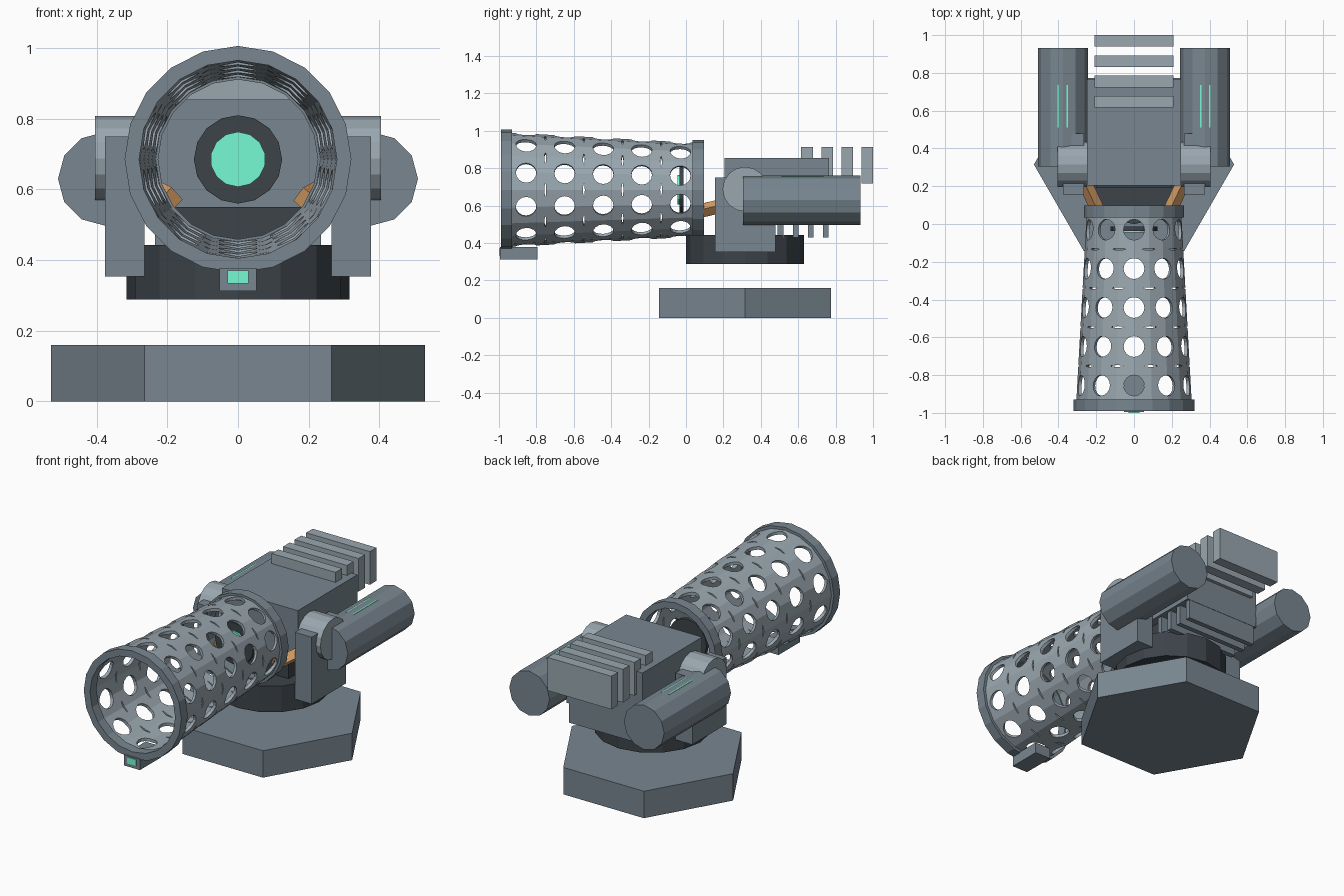
import bpy, bmesh, math
from mathutils import Vector, Matrix

if "Cube" in bpy.data.objects:
    bpy.data.objects.remove(bpy.data.objects["Cube"])

AXIS_Z = 0.685   # height of the barrel axis
MID_Y = 0.315    # centre of base, turntable and trunnions


def material(name, rgb):
    m = bpy.data.materials.new(name)
    m.diffuse_color = (*rgb, 1)
    m.use_nodes = True
    m.node_tree.nodes["Principled BSDF"].inputs["Base Color"].default_value = m.diffuse_color
    return m


STEEL = material("blue_grey_steel", (0.19, 0.24, 0.28))
LIGHT = material("light_steel", (0.32, 0.385, 0.43))
DARK = material("dark_metal", (0.045, 0.056, 0.066))
TEAL = material("glow_teal", (0.18, 0.97, 0.65))
COPPER = material("copper", (0.68, 0.34, 0.13))


def finish(bm, name, mat):
    bmesh.ops.recalc_face_normals(bm, faces=bm.faces[:])
    mesh = bpy.data.meshes.new(name)
    bm.to_mesh(mesh)
    bm.free()
    ob = bpy.data.objects.new(name, mesh)
    bpy.context.collection.objects.link(ob)
    mesh.materials.append(mat)
    return ob


def box(name, x, y, z, mat=STEEL):
    bm = bmesh.new()
    bmesh.ops.create_cube(bm, size=1)
    for v in bm.verts:
        v.co = Vector([(a + b) / 2 + c * (b - a) for (a, b), c in zip((x, y, z), v.co)])
    return finish(bm, name, mat)


def lathe(name, profile, n, axis, centre=(0, 0, 0), mat=STEEL, hollow=False):
    """Revolve (radius, distance) points about an axis; hollow closes the profile loop."""
    bm = bmesh.new()
    rings = []
    for r, t in profile:
        ring = []
        for i in range(n):
            a = 2 * math.pi * i / n
            s, c = r * math.sin(a), r * math.cos(a)
            p = {'X': (t, s, c), 'Y': (s, t, c), 'Z': (c, s, t)}[axis]
            ring.append(bm.verts.new(Vector(p) + Vector(centre)))
        rings.append(ring)
    pairs = list(zip(rings, rings[1:]))
    if hollow:
        pairs.append((rings[-1], rings[0]))
    else:
        bm.faces.new(rings[0])
        bm.faces.new(rings[-1])
    for a, b in pairs:
        for i in range(n):
            j = (i + 1) % n
            bm.faces.new((a[i], a[j], b[j], b[i]))
    return finish(bm, name, mat)


# Hexagonal base and turntable
lathe("base", [(0.53, 0), (0.53, 0.16)], 6, 'Z', (0, MID_Y, 0))
lathe("turntable", [(0.315, 0.288), (0.315, 0.443)], 16, 'Z', (0, MID_Y, 0), DARK)
box("neck", (-0.2, 0.2), (0.19, 0.45), (0.44, 0.55), DARK)

# Main body with cooling fins
box("body", (-0.25, 0.25), (0.205, 0.765), (0.545, 0.855))
for i in range(4):
    y = 0.647 + 0.1075 * i
    box("rear_fin", (-0.21, 0.21), (y - 0.031, y + 0.031), (0.718, 0.915), LIGHT)
    y = 0.505 + 0.081 * i
    box("lower_fin", (-0.235, 0.235), (y - 0.015, y + 0.015), (0.43, 0.55))

# Mirrored side parts: yoke arms, trunnions, canisters, struts
for s, side in ((-1, "left"), (1, "right")):
    box("yoke_arm_" + side, sorted((s * 0.265, s * 0.376)), (0.155, 0.478), (0.353, 0.75))
    lathe("trunnion_" + side, [(0.12, s * 0.25), (0.12, s * 0.405)], 16, 'X',
          (0, MID_Y, 0.688), LIGHT)
    cx = s * 0.377
    lathe("canister_" + side, [(0.1325, 0.305), (0.1325, 0.932)], 12, 'Y', (cx, 0, 0.63))
    box("canister_light_" + side, (cx - 0.0275, cx + 0.0275), (0.51, 0.735), (0.7, 0.7573), TEAL)
    # slanted copper strut, rolled so one edge faces the barrel axis
    a, b = Vector((s * 0.19, 0.07, 0.57)), Vector((s * 0.268, 0.235, 0.61))
    bm = bmesh.new()
    bmesh.ops.create_cube(bm, size=1, matrix=Matrix.Translation((a + b) / 2)
                          @ (b - a).to_track_quat('Y', 'Z').to_matrix().to_4x4()
                          @ Matrix.Rotation(math.radians(42), 4, 'Y')
                          @ Matrix.Diagonal((0.052, (b - a).length, 0.052, 1)))
    finish(bm, "strut_" + side, COPPER)

# Perforated tapered barrel shroud
Y0, Y1, R0, R1, WALL = -0.95, 0.06, 0.306, 0.25, 0.018
shroud = lathe("barrel_shroud", [(R0, Y0), (R1, Y1), (R1 - WALL, Y1), (R0 - WALL, Y0)],
               20, 'Y', (0, 0, AXIS_Z), LIGHT, hollow=True)

# Cutter: rings of round holes with thin slits staggered between them
bm = bmesh.new()
for ring in range(9):
    slit = ring % 2
    y = -0.855 + 0.1031 * ring
    for k in range(10):
        ang = math.radians(36 * k + 18 * slit)
        m = (Matrix.Translation((0, y, AXIS_Z)) @ Matrix.Rotation(ang, 4, 'Y')
             @ Matrix.Translation((0, 0, 0.28))
             @ Matrix.Diagonal((0.035, 0.0045, 1, 1) if slit else (0.055, 0.055, 1, 1)))
        bmesh.ops.create_cone(bm, cap_ends=True, segments=16, radius1=1, radius2=1,
                              depth=0.15, matrix=m)
cutter = finish(bm, "hole_cutter", LIGHT)
cutter.hide_render = True
mod = shroud.modifiers.new("holes", 'BOOLEAN')
mod.operation = 'DIFFERENCE'
mod.solver = 'EXACT'
mod.object = cutter
bpy.context.view_layer.objects.active = shroud
bpy.ops.object.modifier_apply(modifier=mod.name)
bpy.data.objects.remove(cutter)

# End rings of the barrel
for name, ro, ri, a, b in (("muzzle_ring", 0.321, 0.28, -0.99, -0.93),
                           ("rear_ring", 0.265, 0.226, 0.035, 0.097)):
    lathe(name, [(ro, a), (ro, b), (ri, b), (ri, a)], 20, 'Y', (0, 0, AXIS_Z), hollow=True)

# Emitter disc inside the barrel
lathe("emitter_disc", [(0.125, -0.036), (0.125, -0.014)], 16, 'Y', (0, 0, AXIS_Z), DARK)
lathe("emitter_lens", [(0.078, -0.046), (0.078, -0.03)], 14, 'Y', (0, 0, AXIS_Z), TEAL)

# Sensor block under the muzzle
box("sensor_block", (-0.052, 0.052), (-0.995, -0.795), (0.313, 0.378))
box("sensor_lens", (-0.03, 0.03), (-1.0, -0.98), (0.333, 0.37), TEAL)
